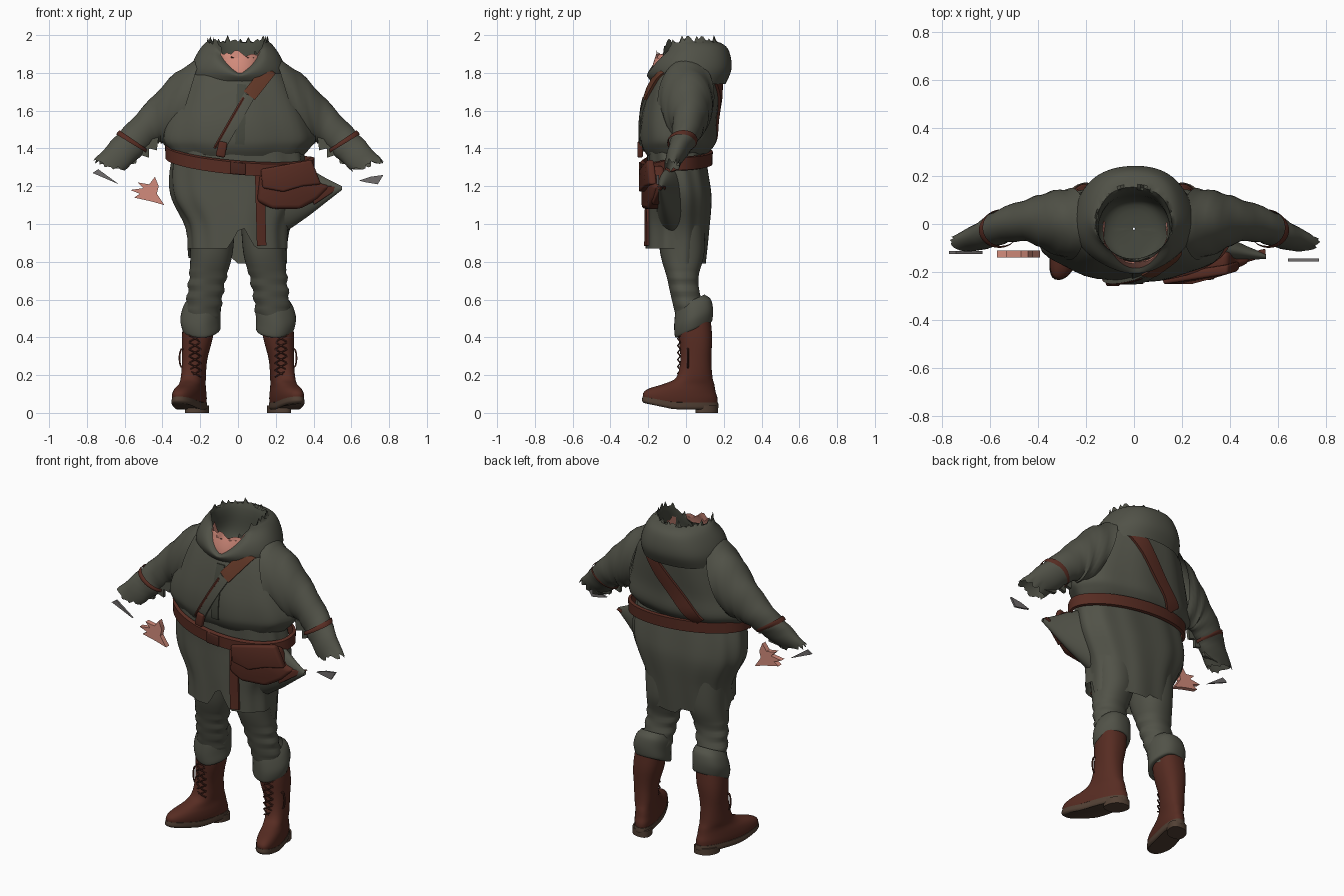
import bpy, bmesh, math, random
from mathutils import Vector
from mathutils.bvhtree import BVHTree

random.seed(4)
if "Cube" in bpy.data.objects:
    bpy.data.objects.remove(bpy.data.objects["Cube"])

def material(name, *rgb):
    m = bpy.data.materials.new(name)
    m.use_nodes = True
    m.diffuse_color = (*rgb, 1)
    m.node_tree.nodes["Principled BSDF"].inputs["Base Color"].default_value = (*rgb, 1)
    return m

CLOTH = material("olive cloth", .082, .084, .064)
DARK = material("dark olive cloth", .06, .064, .048)
LEATHER = material("red brown leather", .095, .025, .016)
STRAP = material("strap brown", .125, .04, .021)
LACE = material("dark leather", .065, .019, .013)
SOLE = material("sole brown", .085, .052, .035)
SKIN = material("skin", .65, .26, .2)
GREY = material("grey scrap", .16, .15, .15)

def finish(name, bm, mat):
    bmesh.ops.recalc_face_normals(bm, faces=bm.faces)
    me = bpy.data.meshes.new(name)
    bm.to_mesh(me)
    bm.free()
    me.materials.append(mat)
    me.shade_smooth()
    me.set_sharp_from_angle(angle=math.radians(45))
    ob = bpy.data.objects.new(name, me)
    bpy.context.collection.objects.link(ob)
    return ob

def loft(name, rings, mat, cap=False, loop=False):
    bm = bmesh.new()
    vs = [[bm.verts.new(p) for p in r] for r in rings]
    for a, b in zip(vs, vs[1:] + (vs[:1] if loop else [])):
        for i in range(len(a)):
            bm.faces.new((a[i - 1], a[i], b[i], b[i - 1]))
    if cap:
        bm.faces.new(vs[0])
        bm.faces.new(vs[-1])
    return finish(name, bm, mat)

def spline(rows, sub=4):
    """Smoothly fill in rows of numbers."""
    out = []
    for i in range(len(rows) - 1):
        a, b, c, d = (rows[max(0, min(len(rows) - 1, i + k))] for k in (-1, 0, 1, 2))
        for t in (s / sub for s in range(sub)):
            out.append([q + .5 * t * (r - p + t * (2 * p - 5 * q + 4 * r - w + t * (3 * (q - r) + w - p)))
                        for p, q, r, w in zip(a, b, c, d)])
    return out + [list(rows[-1])]

def oval(cx, cy, z, rx, ry, n=48, power=1.0, fold=0.0, waves=9):
    pts = []
    for t in (2 * math.pi * i / n for i in range(n)):
        c, s = math.cos(t), math.sin(t)
        k = 1 + fold * math.sin(waves * t + 5 * z)
        pts.append(Vector((cx + rx * k * math.copysign(abs(c) ** power, c),
                           cy + ry * k * math.copysign(abs(s) ** power, s), z)))
    return pts

def tube_xz(rows, side, fold=0.0, jag=0.0):
    """Rings given by upper and lower points in x, z, then y centre and y half width."""
    rings = []
    rows = spline(rows)
    for k, (ux, uz, lx, lz, y, hy) in enumerate(rows):
        up, lo = Vector((ux, y, uz)), Vector((lx, y, lz))
        rings.append([])
        for t in (math.pi * i / 16 for i in range(32)):
            w = 1 + fold * math.sin(k * 1.7 + 2 * t)
            p = (up + lo) / 2 + (up - lo) / 2 * math.cos(t) * w + Vector((0, hy * w * math.sin(t), 0))
            if k == len(rows) - 1:
                p += Vector((.5, 0, -.7)) * random.uniform(-jag, jag)
            rings[-1].append(Vector((p.x * side, p.y, p.z)))
    return rings

def plate(name, pts, y, thick, mat, bevel=0.0, slant=0.0):
    """Outline in x, z pushed back along y; slant swings its outer end back."""
    bm = bmesh.new()
    f = bm.faces.new([bm.verts.new((x, y, z)) for x, z in pts])
    new = bmesh.ops.extrude_face_region(bm, geom=[f])["geom"]
    bmesh.ops.translate(bm, verts=[v for v in new if isinstance(v, bmesh.types.BMVert)], vec=(0, thick, 0))
    if bevel:
        bmesh.ops.bevel(bm, geom=bm.edges[:], offset=bevel, segments=3, affect='EDGES', profile=.5)
    for v in bm.verts:
        v.co.y += slant * max(0, v.co.x - .25)
    return finish(name, bm, mat)

def drape(name, target, start, end, width, face, mat, lift=.014):
    """Straight band laid over the front (face -1) or back (face 1) of a part."""
    me = target.data
    tree = BVHTree.FromPolygons([v.co for v in me.vertices], [p.vertices for p in me.polygons])
    a, b = Vector((start[0], 2 * face, start[1])), Vector((end[0], 2 * face, end[1]))
    side = (b - a).normalized().cross(Vector((0, 1, 0))) * width / 2
    rings = []
    for i in range(21):
        hits = [(tree.ray_cast(a.lerp(b, i / 20) + side * k, Vector((0, -face, 0)))[0], h)
                for k, h in ((-1, lift), (0, lift * 1.2), (1, lift), (1, -lift), (-1, -lift))]
        if all(p for p, h in hits):
            rings.append([p + Vector((0, face * h, 0)) for p, h in hits])
    return loft(name, rings, mat, cap=True)

def cord(name, pts, radius, mat):
    cu = bpy.data.curves.new(name, 'CURVE')
    cu.dimensions, cu.bevel_depth, cu.bevel_resolution = '3D', radius, 1
    sp = cu.splines.new('POLY')
    sp.points.add(len(pts) - 1)
    for q, p in zip(sp.points, pts):
        q.co = (*p, 1)
    cu.materials.append(mat)
    bpy.context.collection.objects.link(bpy.data.objects.new(name, cu))

# Tunic top: z, y centre, x radius, y radius
top_rows = [(1.36, -.055, .34, .15), (1.4, -.046, .375, .183), (1.45, -.04, .405, .2), (1.55, -.037, .38, .198),
            (1.68, -.015, .33, .192), (1.78, .005, .28, .18), (1.85, .01, .2, .16)]
torso = loft("tunic_top", [oval(0, cy, z, rx, ry, fold=.018) for z, cy, rx, ry in spline(top_rows)], CLOTH)
# Tunic skirt with split front and uneven hem
skirt_rows = [(1.4, -.055, .34, .15), (1.25, -.04, .36, .162), (1.13, -.037, .345, .172),
              (1.0, -.047, .272, .168), (.87, -.058, .262, .16)]
rings = [oval(0, cy, z, rx, ry, n=72, power=.85, fold=.02, waves=11) for z, cy, rx, ry in spline(skirt_rows)]
for p in (p for ring in rings for p in ring):
    low = max(0, (1.12 - p.z) / .25)
    p.z += low * (max(0, .13 - abs(p.x - .02) * 1.8) if p.y < -.05 else -.05 - .03 * (p.x > 0))
skirt = loft("tunic_skirt", rings, CLOTH)
loft("skirt_flare", tube_xz([(.27, 1.33, .24, .95, -.07, .09), (.38, 1.29, .37, 1.04, -.1, .055),
                             (.47, 1.24, .46, 1.11, -.12, .03), (.55, 1.2, .55, 1.18, -.135, .01)], 1), CLOTH)
drape("front_placket", torso, (.02, 1.74), (.01, 1.42), .05, -1, DARK, .006)

# Hood lying round the neck, open in a V at the front, torn at the rim, with its lining
hood_rows = [(1.74, .02, .25, .19, 0), (1.81, .02, .252, .222, .03), (1.88, .025, .228, .216, .09),
             (1.94, .035, .19, .18, .14), (1.965, .005, .158, .15, .18), (1.92, -.01, .148, .137, .15),
             (1.82, -.02, .15, .13, .05), (1.77, -.02, .1, .1, 0), (1.76, -.02, .005, .005, 0)]
rings = []
for k, (z, cy, rx, ry, drop) in enumerate(spline(hood_rows)):
    rings.append(oval(0, cy, z, rx, ry, n=72, fold=.015, waves=5))
    for p in rings[-1]:
        if p.y < cy:
            p.z -= drop * (.2 * ((cy - p.y) / ry) ** 2 + .8 * max(0, 1 - abs(p.x - .01) / .13))
        if k == 16:
            p.z += random.uniform(-.015, .035)
loft("hood", rings[:17], CLOTH)
loft("hood_lining", rings[16:], DARK)
# Bare chest, torn along its top and sunk at the back
chest_rows = [(1.72, -.06, .125), (1.8, -.052, .132), (1.85, -.04, .134), (1.9, -.02, .136)]
rings = [oval(.005, cy, z, r, r, n=40) for z, cy, r in spline(chest_rows)]
for p in (p for ring in rings for p in ring):
    p.z += random.uniform(-.025, .02) * (p.z > 1.89)
    p.z -= min(1, max(0, p.y + .03) * 12) * (p.z - 1.7)
loft("chest_skin", rings, SKIN)

# Sleeves, their bands and the ragged points under the cuffs
sleeve_rows = [(.2, 1.88, .33, 1.45, .0, .15), (.33, 1.8, .40, 1.43, .01, .12), (.47, 1.655, .42, 1.43, .015, .088),
               (.60, 1.515, .47, 1.40, -.005, .073), (.67, 1.44, .52, 1.355, -.035, .06),
               (.765, 1.335, .6, 1.285, -.075, .04)]
band_rows = [(.628, 1.497, .475, 1.392, -.015, .076), (.637, 1.487, .478, 1.383, -.02, .079),
             (.645, 1.475, .483, 1.376, -.025, .074)]
rag = [(.42, 1.46), (.43, 1.39), (.47, 1.4), (.47, 1.35), (.53, 1.37), (.54, 1.32), (.63, 1.31), (.62, 1.4)]
for s, label in ((1, "left"), (-1, "right")):
    loft(label + "_sleeve", tube_xz(sleeve_rows, s, fold=.035, jag=.02), CLOTH)
    loft(label + "_sleeve_band", tube_xz(band_rows, s), LEATHER)
    plate(label + "_cuff_rag", [(s * x, z) for x, z in rag], -.05, .02, CLOTH)
# Torn scraps at the hands
plate("right_hand_scrap", [(-.57, 1.18), (-.5, 1.19), (-.53, 1.22), (-.47, 1.21), (-.44, 1.25), (-.42, 1.2),
                           (-.43, 1.16), (-.39, 1.1), (-.46, 1.12), (-.55, 1.14), (-.52, 1.16)], -.14, .03, SKIN)
plate("right_grey_scrap", [(-.77, 1.27), (-.74, 1.29), (-.63, 1.21), (-.7, 1.24)], -.125, .012, GREY)
plate("left_grey_scrap", [(.64, 1.23), (.7, 1.25), (.77, 1.26), (.74, 1.21), (.68, 1.22)], -.155, .012, GREY)

# Belt, tilted and closed round the waist
rings = []
for dr, dz in [(0, -.037), (.016, -.033), (.018, .033), (0, .037)]:
    rings.append(oval(.01, -.05, 1.35, .378 + dr, .174 + dr, n=64))
    for p in rings[-1]:
        p.z += dz - .08 * (p.x - .01) + .3 * min(p.y + .05, 0)
loft("belt", rings, LEATHER, loop=True)
plate("belt_buckle", [(-.04, 1.265), (.04, 1.26), (.04, 1.32), (-.04, 1.33)], -.25, .02, LACE, .005)
plate("belt_toggle", [(-.12, 1.36), (-.07, 1.35), (-.055, 1.43), (-.1, 1.44)], -.258, .03, LEATHER, .01)
# Shoulder strap
drape("strap_front_upper", torso, (.17, 1.82), (.06, 1.68), .075, -1, STRAP)
drape("strap_front_lower", torso, (.06, 1.68), (-.1, 1.4), .06, -1, CLOTH)
drape("strap_front_edge", torso, (.03, 1.67), (-.125, 1.4), .014, -1, LEATHER, .016)
drape("strap_back", torso, (.16, 1.8), (-.18, 1.4), .08, 1, LEATHER)
# Satchel with stretched corner, flap and hanging strap
plate("satchel", [(.1, 1.12), (.12, 1.29), (.39, 1.31), (.42, 1.22), (.49, 1.2), (.42, 1.13), (.33, 1.08),
                  (.18, 1.08)], -.235, .08, LEATHER, .022, .3)
plate("satchel_corner", [(.38, 1.24), (.46, 1.2), (.55, 1.2), (.4, 1.1)], -.225, .035, LEATHER, .006, .3)
plate("satchel_flap", [(.13, 1.19), (.12, 1.29), (.39, 1.34), (.44, 1.21), (.34, 1.2), (.24, 1.17)],
      -.25, .04, LEATHER, .012, .3)
drape("hanging_strap", skirt, (.115, 1.26), (.125, .885), .05, -1, LEATHER, .012)

# Legs, turned cuffs and boots: z, x centre, y centre, x radius, y radius
leg_rows = [(1.05, .14, -.03, .13, .13), (.85, .14, -.02, .115, .12), (.72, .16, -.018, .1, .085),
            (.62, .175, -.002, .094, .078), (.5, .19, .03, .09, .08), (.44, .2, .04, .075, .075)]
cuff_rows = [(.6, .185, .025, .085, .075), (.56, .192, .038, .1, .095), (.5, .2, .042, .106, .103),
             (.445, .195, .042, .1, .098), (.44, .2, .045, .08, .085)]
boot_rows = [(.035, .235, -.03, .064, .195), (.075, .235, -.03, .068, .197), (.11, .235, -.018, .066, .175),
             (.15, .235, .02, .06, .13), (.19, .235, .045, .062, .095), (.28, .23, .052, .066, .082),
             (.4, .215, .05, .082, .088), (.5, .205, .045, .082, .085)]
sole_rows = [(.018, .235, -.03, .062, .193), (.03, .235, -.03, .07, .203), (.055, .235, -.03, .068, .2)]
heel_rows = [(0, .235, .11, .06, .06), (.04, .235, .11, .06, .06)]

def foot_bend(p, s):
    """Turn the toe out and lift its tip."""
    low = max(0, 1 - p.z / .35)
    x = p.x - (p.y - .05) * .28 * min(1, low * 1.6)
    return Vector((x * s, p.y, p.z + max(0, -p.y - .06) * .22 * low))

for s, label in ((1, "left"), (-1, "right")):
    rings = [oval(s * cx + .006 * math.sin(z * 90) * (z < .75), cy, z, rx, ry, n=32, fold=.025, waves=4)
             for z, cx, cy, rx, ry in spline(leg_rows, 6)]
    loft(label + "_trouser_leg", rings, CLOTH)
    rings = [oval(s * cx, cy, z, rx, ry, n=32, fold=.02, waves=5) for z, cx, cy, rx, ry in spline(cuff_rows)]
    loft(label + "_trouser_cuff", [[p + Vector((0, 0, p.y * .45 - .018)) for p in r] for r in rings], CLOTH)
    for part, rows, mat in (("_boot", boot_rows, LEATHER), ("_sole", sole_rows, SOLE), ("_heel", heel_rows, SOLE)):
        rings = [oval(cx, cy, z, rx, ry, n=36, power=.85) for z, cx, cy, rx, ry in spline(rows)]
        loft(label + part, [[foot_bend(p, s) for p in r] for r in rings], mat, cap=True)
    # Crossed laces and a hanging bow
    for z in (.19 + i * .037 for i in range(6)):
        for a in (-.032, .032):
            cord(label + "_lace", [(s * .228 + a, -.03, z), (s * .228, -.044, z + .018),
                                   (s * .228 - a, -.03, z + .036)], .004, LACE)
    bow = oval(s * .295, .01, .29, .015, .05, n=13)
    cord(label + "_lace_bow", [(p.x, .01, .28 + p.y) for p in bow + bow[:1]], .005, LACE)
